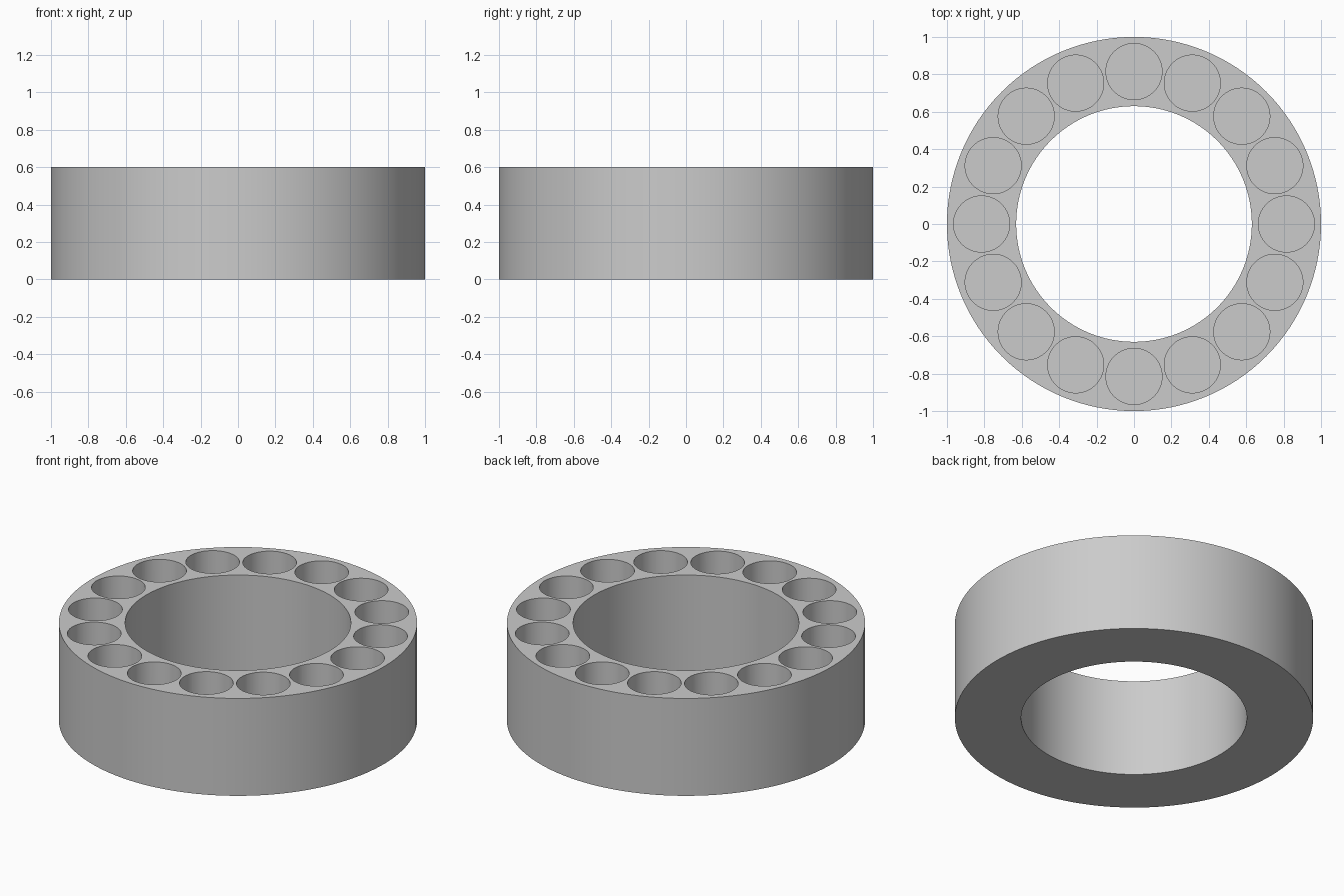
import bpy, bmesh, math
from mathutils import Matrix

OUTER, INNER, HEIGHT = 1.0, 0.63, 0.6
POCKETS, POCKET_R, PITCH_R, FLOOR = 16, 0.15, 0.815, 0.06

default = bpy.data.objects.get("Cube")
if default:
    bpy.data.objects.remove(default, do_unlink=True)

# Single grey material
grey = bpy.data.materials.new("plain_grey")
grey.use_nodes = True
colour = (0.6, 0.6, 0.6, 1)
grey.diffuse_color = colour
grey.node_tree.nodes["Principled BSDF"].inputs["Base Color"].default_value = colour


def add_object(name, bm):
    bmesh.ops.recalc_face_normals(bm, faces=bm.faces[:])
    mesh = bpy.data.meshes.new(name)
    bm.to_mesh(mesh)
    bm.free()
    mesh.materials.append(grey)
    obj = bpy.data.objects.new(name, mesh)
    bpy.context.collection.objects.link(obj)
    return obj


# Ring body: rectangular profile turned around z
bm = bmesh.new()
corners = [(INNER, 0), (OUTER, 0), (OUTER, HEIGHT), (INNER, HEIGHT)]
verts = [bm.verts.new((r, 0, z)) for r, z in corners]
edges = [bm.edges.new((verts[i], verts[(i + 1) % 4])) for i in range(4)]
bmesh.ops.spin(bm, geom=verts + edges, cent=(0, 0, 0), axis=(0, 0, 1),
               angle=math.tau, steps=128, use_merge=True)
bmesh.ops.remove_doubles(bm, verts=bm.verts[:], dist=1e-4)
ring = add_object("pocketed_ring", bm)

# Pocket cutters: cylinders that stop above the underside
bm = bmesh.new()
depth = HEIGHT - FLOOR + 0.1
for i in range(POCKETS):
    place = (Matrix.Rotation(math.tau * i / POCKETS, 4, 'Z')
             @ Matrix.Translation((PITCH_R, 0, FLOOR + depth / 2)))
    bmesh.ops.create_cone(bm, cap_ends=True, segments=64, radius1=POCKET_R,
                          radius2=POCKET_R, depth=depth, matrix=place)
cutter = add_object("pocket_cutter", bm)
cutter.hide_render = True

# Cut the pockets, then discard the cutter
cut = ring.modifiers.new("pockets", 'BOOLEAN')
cut.operation = 'DIFFERENCE'
cut.solver = 'EXACT'
cut.object = cutter
bpy.ops.object.select_all(action='DESELECT')
ring.select_set(True)
bpy.context.view_layer.objects.active = ring
bpy.ops.object.modifier_apply(modifier=cut.name)
bpy.data.objects.remove(cutter, do_unlink=True)

# Smooth round walls with crisp rims
bpy.ops.object.shade_smooth_by_angle(angle=math.radians(30))
